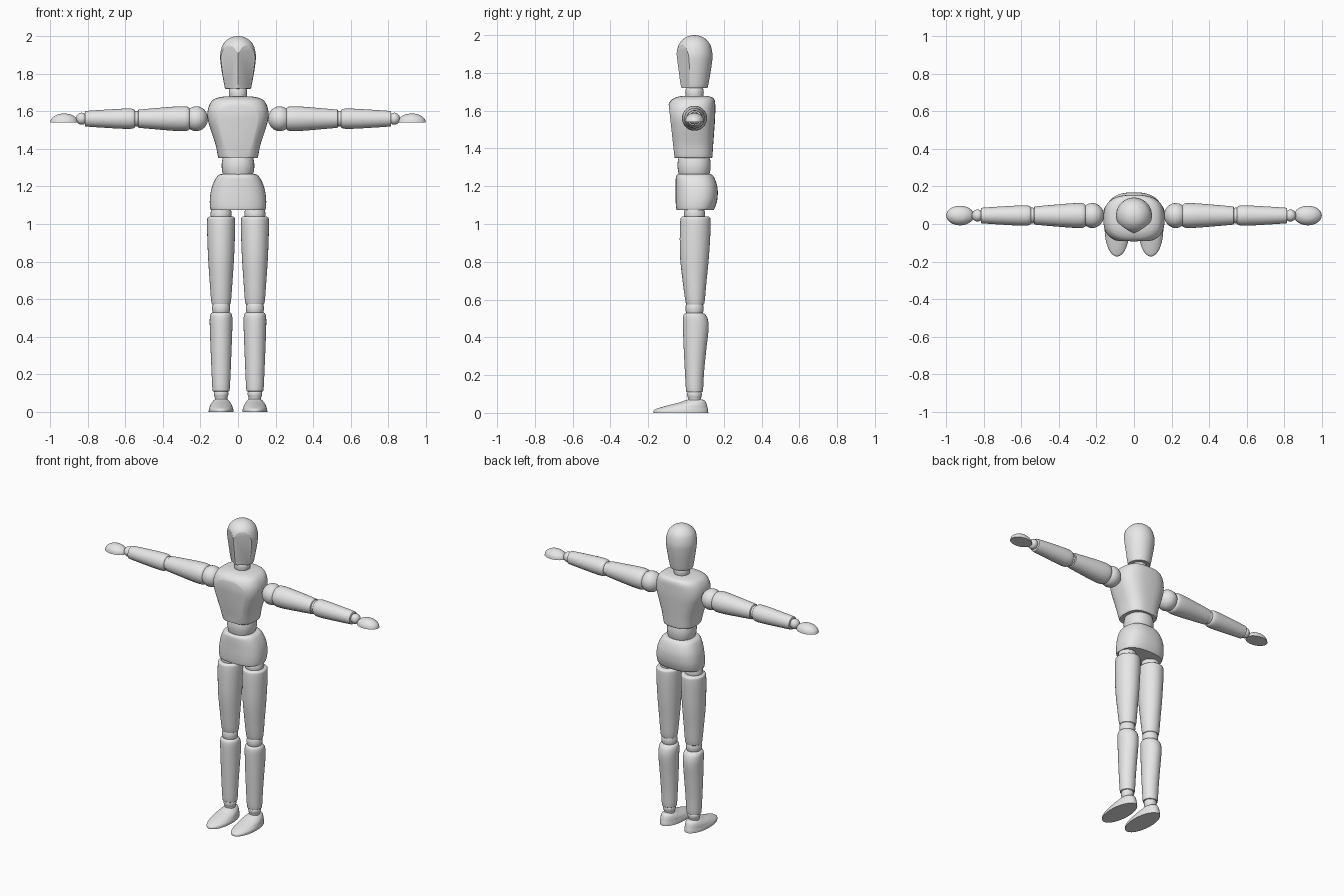
import bpy, bmesh, math
from mathutils import Vector, Matrix

cube = bpy.data.objects.get("Cube")
if cube:
    bpy.data.objects.remove(cube, do_unlink=True)

grey = bpy.data.materials.new("plain grey")
grey.use_nodes = True
tone = (0.8, 0.8, 0.8, 1)
grey.diffuse_color = tone
grey.node_tree.nodes["Principled BSDF"].inputs["Base Color"].default_value = tone

SIDES = 48
STEPS = 4
MID_Y = 0.045
LEG_X = 0.09
ARM_Z = 1.56


def smooth_rings(rings):
    """Fill in a smooth curve through the given rings."""
    pts = [rings[0]] + list(rings) + [rings[-1]]
    out = []
    for a, b, c, d in zip(pts, pts[1:], pts[2:], pts[3:]):
        for i in range(STEPS):
            t = i / STEPS
            out.append([q + 0.5 * t * (r - p + t * (2*p - 5*q + 4*r - s + t * (3*(q - r) + s - p)))
                        for p, q, r, s in zip(a, b, c, d)])
    out.append(list(rings[-1]))
    return out


def power(v, exponent):
    return math.copysign(abs(v) ** (2 / exponent), v)


def loft(name, rings, exponent=2, matrix=None, cuts=()):
    """Rings are (height, half width, front y, back y)."""
    bm = bmesh.new()
    loops = []
    for z, half, front, back in smooth_rings(rings):
        loop = []
        for i in range(SIDES):
            a = math.tau * i / SIDES
            x = half * power(math.cos(a), exponent)
            y = (front + back) / 2 + (back - front) / 2 * power(math.sin(a), exponent)
            loop.append(bm.verts.new((x, y, z)))
        loops.append(loop)
    for low, high in zip(loops, loops[1:]):
        for i in range(SIDES):
            j = (i + 1) % SIDES
            bm.faces.new((low[i], low[j], high[j], high[i]))
    bm.faces.new(loops[0][::-1])
    bm.faces.new(loops[-1])
    # flat planes sliced off the form
    for point, normal in cuts:
        res = bmesh.ops.bisect_plane(bm, geom=bm.verts[:] + bm.edges[:] + bm.faces[:],
                                     plane_co=point, plane_no=normal, clear_outer=True)
        edges = [e for e in res["geom_cut"] if isinstance(e, bmesh.types.BMEdge)]
        bmesh.ops.holes_fill(bm, edges=edges, sides=0)
    if matrix:
        bm.transform(matrix)
    bmesh.ops.recalc_face_normals(bm, faces=bm.faces[:])
    mesh = bpy.data.meshes.new(name)
    bm.to_mesh(mesh)
    bm.free()
    mesh.materials.append(grey)
    obj = bpy.data.objects.new(name, mesh)
    bpy.context.collection.objects.link(obj)
    bpy.ops.object.select_all(action='DESELECT')
    obj.select_set(True)
    bpy.context.view_layer.objects.active = obj
    bpy.ops.object.shade_smooth_by_angle(angle=math.radians(30))
    return obj


def turned(name, profile, matrix=None):
    """Round part from (height, radius) pairs."""
    return loft(name, [(z, r, MID_Y - r, MID_Y + r) for z, r in profile], matrix=matrix)


def ball(name, centre, radius, length, matrix=None):
    """Ball joint; length is the half size along its axis."""
    angles = [math.pi * (k / 10 - 0.5) for k in range(11)]
    turned(name, [(centre + length * math.sin(a), max(radius * math.cos(a), 0.001))
                  for a in angles], matrix)


# head with two face planes meeting in a ridge
ridge = Vector((0, -0.023, 0.18))
face_planes = []
for s in (1, -1):
    normal = ridge.cross(Vector((s * 0.82, 0.57, 0))).normalized()
    face_planes.append(((0, -0.05, 1.9), normal if normal.y < 0 else -normal))
head = [(1.72, 0.064), (1.725, 0.07), (1.78, 0.081), (1.85, 0.092), (1.9, 0.095), (1.95, 0.083),
        (1.98, 0.058), (1.995, 0.03), (2.0, 0.002)]
loft("head", [(z, r, MID_Y - r, MID_Y + r) for z, r in head], cuts=face_planes)
turned("neck", [(1.66, 0.044), (1.695, 0.049), (1.72, 0.045), (1.74, 0.035)])

# chest with a flat front panel
loft("chest", [(1.35, 0.102, -0.062, 0.137), (1.36, 0.107, -0.068, 0.14), (1.42, 0.119, -0.08, 0.144),
               (1.5, 0.145, -0.093, 0.15), (1.56, 0.161, -0.1, 0.154), (1.61, 0.16, -0.099, 0.155),
               (1.65, 0.143, -0.084, 0.153), (1.67, 0.115, -0.055, 0.14), (1.678, 0.075, -0.02, 0.11)],
     exponent=2.7, cuts=[((0, -0.088, 1.6), Vector((0, -1, -0.11)).normalized())])

# waist and pelvis
loft("waist", [(1.25, 0.076, -0.035, 0.12), (1.28, 0.084, -0.042, 0.128), (1.31, 0.087, -0.045, 0.131),
               (1.34, 0.084, -0.042, 0.128), (1.36, 0.078, -0.036, 0.12)], exponent=2.2)
loft("pelvis", [(1.075, 0.145, -0.05, 0.147), (1.09, 0.149, -0.053, 0.155), (1.13, 0.15, -0.055, 0.166),
                (1.18, 0.143, -0.055, 0.168), (1.22, 0.13, -0.055, 0.16), (1.25, 0.114, -0.053, 0.147),
                (1.262, 0.1, -0.045, 0.135), (1.265, 0.09, -0.037, 0.125)], exponent=2.5)

for side, s in (("left", 1), ("right", -1)):
    # leg
    leg = Matrix.Translation((s * LEG_X, 0, 0))
    turned(side + "_hip", [(1.02, 0.05), (1.05, 0.056), (1.08, 0.052)], leg)
    loft(side + "_thigh", [(0.575, 0.042, 0.008, 0.088), (0.585, 0.052, -0.002, 0.098),
                           (0.7, 0.061, -0.018, 0.109), (0.82, 0.069, -0.031, 0.121),
                           (0.95, 0.074, -0.033, 0.129), (1.02, 0.074, -0.03, 0.13),
                           (1.035, 0.07, -0.025, 0.126), (1.041, 0.06, -0.015, 0.115)], matrix=leg)
    ball(side + "_knee", 0.552, 0.048, 0.06, leg)
    loft(side + "_shin", [(0.112, 0.04, 0.006, 0.084), (0.12, 0.046, 0, 0.09), (0.22, 0.051, -0.006, 0.096),
                          (0.34, 0.056, -0.012, 0.108), (0.45, 0.06, -0.016, 0.12),
                          (0.5, 0.06, -0.016, 0.114), (0.522, 0.055, -0.011, 0.1),
                          (0.53, 0.045, 0, 0.088)], matrix=leg)
    turned(side + "_ankle", [(0.05, 0.035), (0.072, 0.033), (0.09, 0.038), (0.105, 0.038), (0.12, 0.03)], leg)
    loft(side + "_foot", [(0, 0.066, -0.172, 0.118), (0.015, 0.065, -0.17, 0.117), (0.027, 0.061, -0.14, 0.114),
                          (0.04, 0.056, -0.095, 0.111), (0.055, 0.046, -0.035, 0.106),
                          (0.066, 0.035, -0.005, 0.098), (0.072, 0.02, 0.02, 0.08)], matrix=leg)

    # arm, laid out sideways
    arm = Matrix.Translation((0, 0, ARM_Z)) @ Matrix.Rotation(s * math.pi / 2, 4, 'Y')
    ball(side + "_shoulder", 0.222, 0.066, 0.062, arm)
    turned(side + "_upper_arm", [(0.252, 0.045), (0.258, 0.056), (0.275, 0.065), (0.33, 0.065), (0.43, 0.057),
                                 (0.52, 0.049), (0.53, 0.046), (0.534, 0.038)], arm)
    ball(side + "_elbow", 0.543, 0.042, 0.04, arm)
    turned(side + "_forearm", [(0.547, 0.04), (0.553, 0.049), (0.58, 0.054), (0.66, 0.051),
                               (0.8, 0.042), (0.812, 0.039), (0.815, 0.032)], arm)
    ball(side + "_wrist", 0.832, 0.032, 0.03, arm)

    # hand, a half dome with a flat palm
    dome = [(0, 1), (0.3, 0.95), (0.55, 0.835), (0.8, 0.6), (0.94, 0.34), (1, 0.02)]
    loft(side + "_hand", [(0.048 * h, 0.074 * w, MID_Y - 0.052 * w, MID_Y + 0.052 * w) for h, w in dome],
         matrix=Matrix.Translation((s * 0.925, 0, 1.54)))
